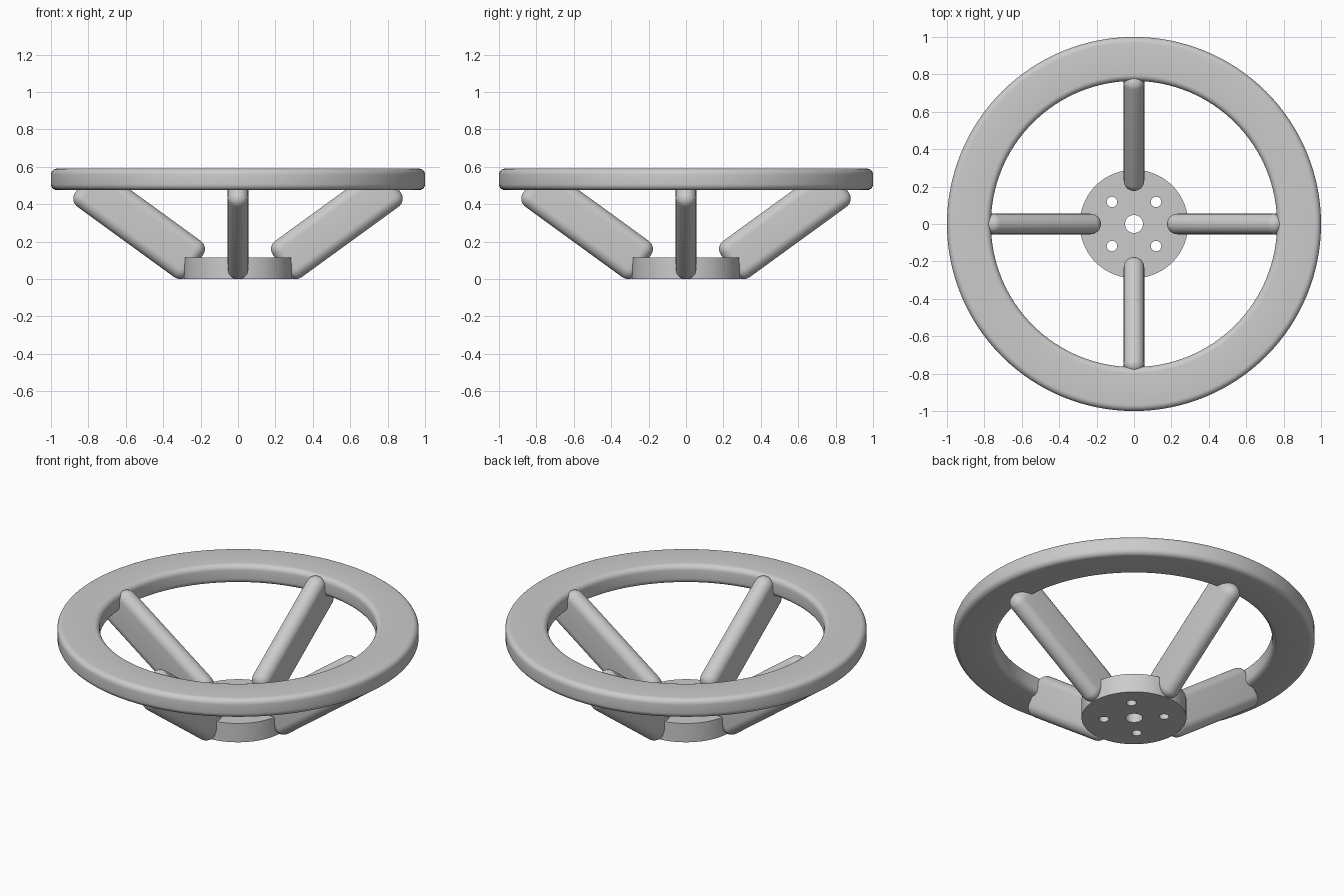
import bpy, bmesh
from math import radians, sin, cos, pi
from mathutils import Matrix

cube = bpy.data.objects.get("Cube")
if cube:
    bpy.data.objects.remove(cube, do_unlink=True)

grey = bpy.data.materials.new("plain grey")
grey.use_nodes = True
COLOR = (0.6, 0.6, 0.6, 1)
grey.diffuse_color = COLOR
grey.node_tree.nodes["Principled BSDF"].inputs["Base Color"].default_value = COLOR


def make_object(name, bm):
    bmesh.ops.recalc_face_normals(bm, faces=bm.faces[:])
    mesh = bpy.data.meshes.new(name)
    bm.to_mesh(mesh)
    bm.free()
    mesh.materials.append(grey)
    obj = bpy.data.objects.new(name, mesh)
    bpy.context.collection.objects.link(obj)
    return obj


def activate(obj):
    bpy.ops.object.select_all(action='DESELECT')
    obj.select_set(True)
    bpy.context.view_layer.objects.active = obj


def smooth(obj):
    activate(obj)
    bpy.ops.object.shade_smooth_by_angle(angle=radians(30))


def add_cylinder(bm, radius, depth, center, segments):
    bmesh.ops.create_cone(bm, cap_ends=True, segments=segments, radius1=radius,
                          radius2=radius, depth=depth,
                          matrix=Matrix.Translation(center))


# Rim: rounded rectangle spun about the axis
R_IN, R_OUT, Z_LOW, Z_HIGH, FILLET, STEPS = 0.765, 1.0, 0.475, 0.59, 0.032, 6
corners = [(R_OUT - FILLET, Z_HIGH - FILLET), (R_IN + FILLET, Z_HIGH - FILLET),
           (R_IN + FILLET, Z_LOW + FILLET), (R_OUT - FILLET, Z_LOW + FILLET)]
bm = bmesh.new()
section = []
for quarter, (r, z) in enumerate(corners):
    for i in range(STEPS + 1):
        a = (quarter + i / STEPS) * pi / 2
        section.append(bm.verts.new((r + FILLET * cos(a), 0, z + FILLET * sin(a))))
edges = [bm.edges.new((v, section[i - 1])) for i, v in enumerate(section)]
bmesh.ops.spin(bm, geom=section + edges, cent=(0, 0, 0), axis=(0, 0, 1),
               angle=2 * pi, steps=128, use_merge=True)
bmesh.ops.remove_doubles(bm, verts=bm.verts[:], dist=1e-5)
smooth(make_object("rim", bm))

# Hub: disc with a centre bore and four bolt holes
HUB_H = 0.115
bm = bmesh.new()
add_cylinder(bm, 0.29, HUB_H, (0, 0, HUB_H / 2), 96)
hub = make_object("hub", bm)

bm = bmesh.new()
add_cylinder(bm, 0.048, 0.4, (0, 0, HUB_H / 2), 40)
for sx in (-1, 1):
    for sy in (-1, 1):
        add_cylinder(bm, 0.028, 0.4, (sx * 0.118, sy * 0.118, HUB_H / 2), 32)
cutter = make_object("hole_cutter", bm)
cutter.hide_render = True

cut = hub.modifiers.new("holes", 'BOOLEAN')
cut.operation = 'DIFFERENCE'
cut.solver = 'EXACT'
cut.object = cutter
activate(hub)
bpy.ops.object.modifier_apply(modifier=cut.name)
bpy.data.objects.remove(cutter, do_unlink=True)
smooth(hub)

# Spokes: fully rounded bars sloping from the hub up into the rim
for i, name in enumerate(("left", "back", "right", "front")):
    bm = bmesh.new()
    bmesh.ops.create_cube(bm, size=1, matrix=Matrix.Diagonal((0.749, 0.11, 0.24, 1)))
    bmesh.ops.bevel(bm, geom=bm.edges[:], offset=0.0545, segments=10,
                    profile=0.5, affect='EDGES')
    bm.transform(Matrix.Rotation(i * pi / 2, 4, 'Z')
                 @ Matrix.Translation((0.529, 0, 0.295))
                 @ Matrix.Rotation(radians(-36), 4, 'Y'))
    smooth(make_object(name + "_spoke", bm))
